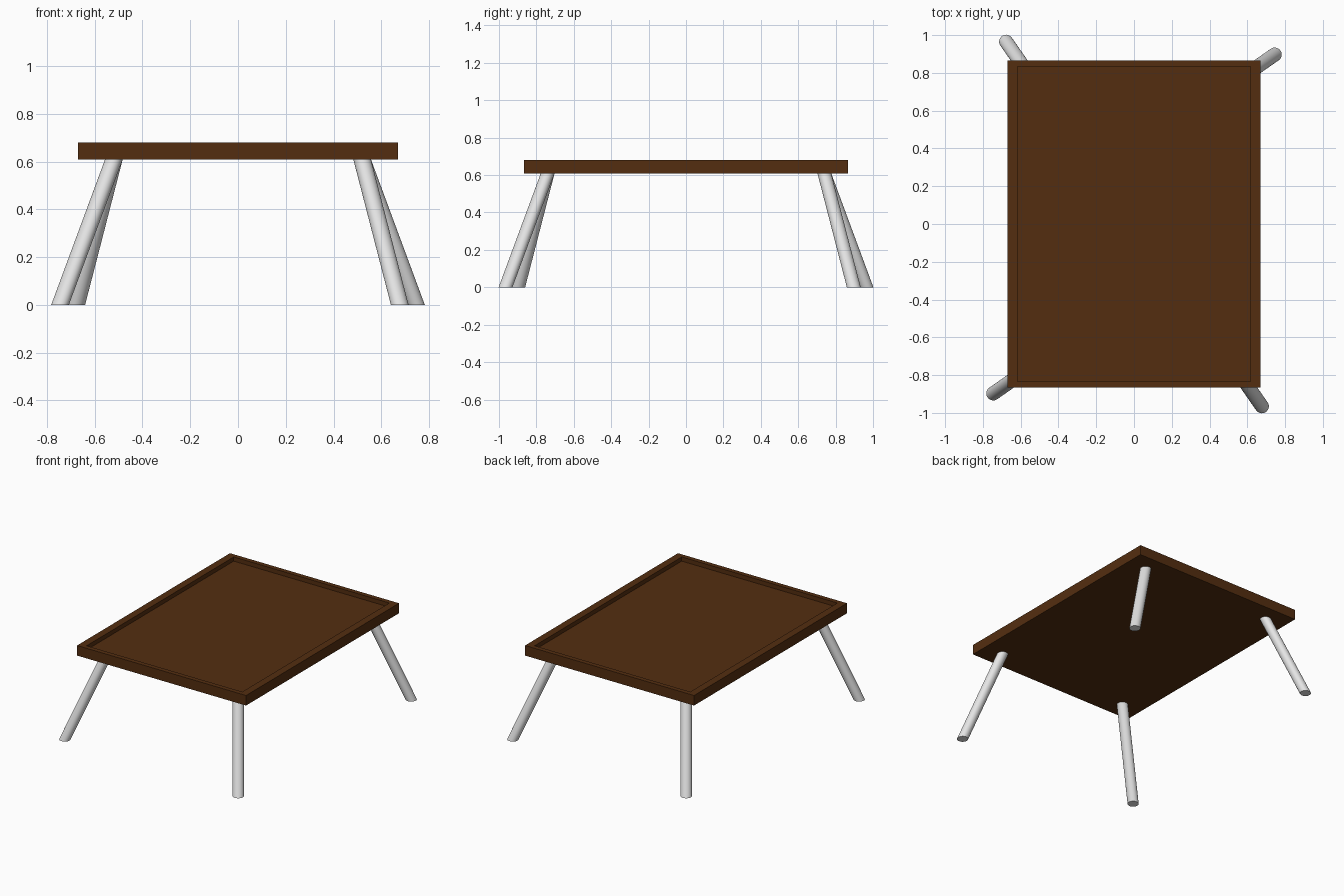
import bpy, bmesh, math
from mathutils import Vector

if "Cube" in bpy.data.objects:
    bpy.data.objects.remove(bpy.data.objects["Cube"])


def material(name, rgb):
    m = bpy.data.materials.new(name)
    m.diffuse_color = (*rgb, 1.0)
    m.use_nodes = True
    m.node_tree.nodes["Principled BSDF"].inputs["Base Color"].default_value = m.diffuse_color
    return m


def finish(bm, name, mat):
    bmesh.ops.recalc_face_normals(bm, faces=bm.faces)
    me = bpy.data.meshes.new(name)
    bm.to_mesh(me)
    bm.free()
    ob = bpy.data.objects.new(name, me)
    bpy.context.collection.objects.link(ob)
    me.materials.append(mat)
    return ob


brown = material("dark brown wood", (0.088, 0.027, 0.005))
grey = material("light grey metal", (0.78, 0.78, 0.78))

HX, HY = 0.67, 0.866        # half size of the top
IX, IY = 0.617, 0.833       # half size of the recess
Z0, Z1, DEPTH = 0.608, 0.68, 0.03

# Table top: a slab with a shallow recessed panel inside a raised rim
bm = bmesh.new()
bmesh.ops.create_cube(bm, size=1)
for v in bm.verts:
    v.co = (v.co.x * 2 * HX, v.co.y * 2 * HY, Z1 if v.co.z > 0 else Z0)
top = max(bm.faces, key=lambda f: f.calc_center_median().z)


def shrink_to(face, z):
    for v in face.verts:
        v.co = (math.copysign(IX, v.co.x), math.copysign(IY, v.co.y), z)


bmesh.ops.inset_individual(bm, faces=[top], thickness=0.03)
shrink_to(top, Z1)
panel = bmesh.ops.extrude_discrete_faces(bm, faces=[top])["faces"][0]
shrink_to(panel, Z1 - DEPTH)
finish(bm, "table_top", brown)

# Splayed legs: level-cut round tubes, each splay turned 90 degrees from the last
R, SEG = 0.037, 32
splay = Vector((0.225, 0.157))
corners = {
    "back_right_leg": (0.52, 0.74, splay),
    "back_left_leg": (-0.52, 0.74, Vector((-splay.y, splay.x))),
    "front_left_leg": (-0.52, -0.74, -splay),
    "front_right_leg": (0.52, -0.74, Vector((splay.y, -splay.x))),
}
for name, (x, y, s) in corners.items():
    bm = bmesh.new()
    bmesh.ops.create_cone(bm, cap_ends=True, segments=SEG, radius1=R, radius2=R, depth=1)
    for v in bm.verts:
        foot = v.co.z < 0
        v.co.x += x + (s.x if foot else 0)
        v.co.y += y + (s.y if foot else 0)
        v.co.z = 0 if foot else Z0
    for f in bm.faces:
        f.smooth = len(f.verts) == 4
    for e in bm.edges:
        e.smooth = all(len(f.verts) == 4 for f in e.link_faces)
    finish(bm, name, grey)
